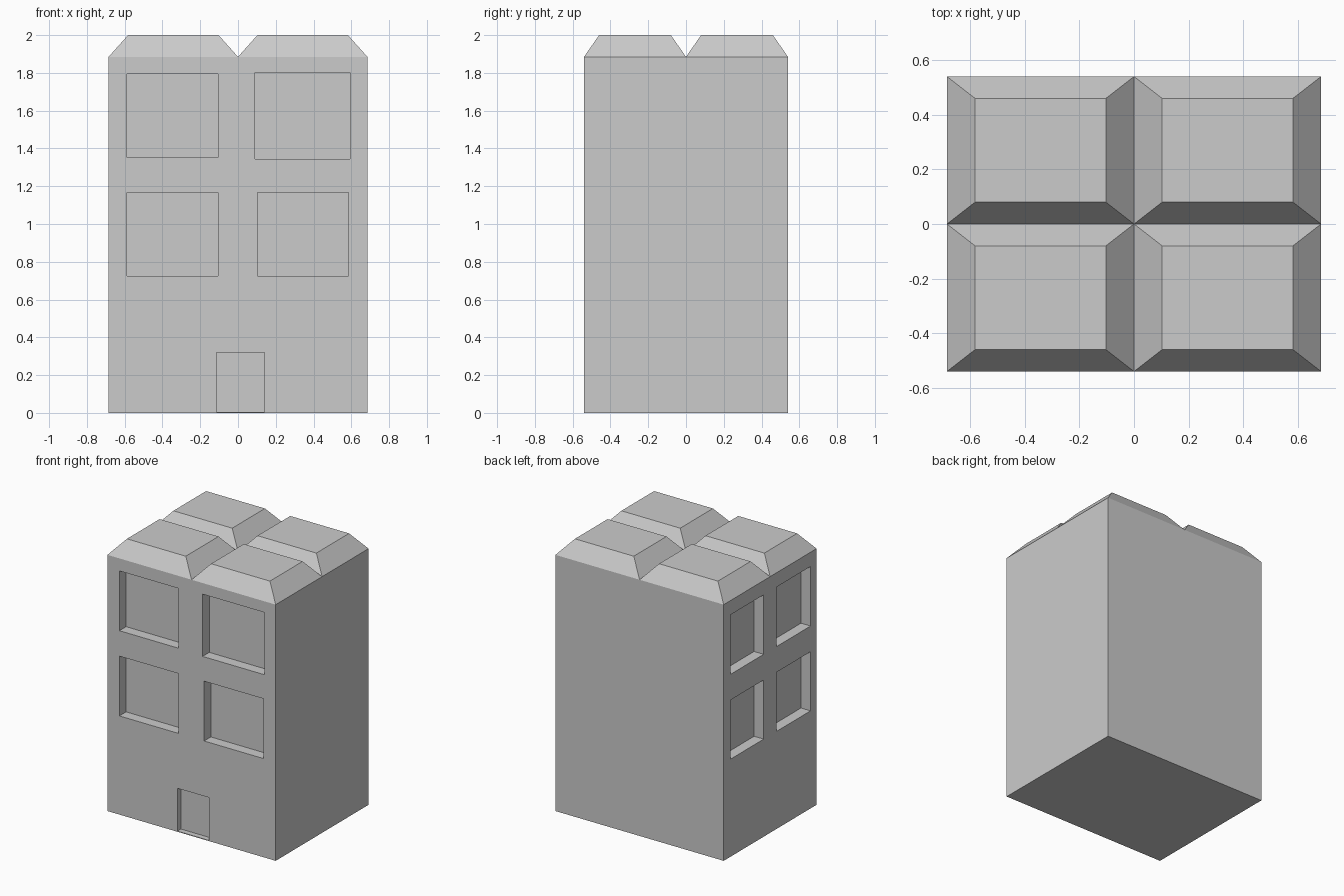
import bpy
import bmesh

if "Cube" in bpy.data.objects:
    bpy.data.objects.remove(bpy.data.objects["Cube"], do_unlink=True)

HALF_X, HALF_Y, EAVE, TOP = 0.685, 0.54, 1.885, 2.0

grey = bpy.data.materials.new("plain_grey")
grey.use_nodes = True
colour = (0.6, 0.6, 0.6, 1.0)
grey.diffuse_color = colour
grey.node_tree.nodes["Principled BSDF"].inputs["Base Color"].default_value = colour


def make_object(name, bm):
    bmesh.ops.recalc_face_normals(bm, faces=bm.faces)
    mesh = bpy.data.meshes.new(name)
    bm.to_mesh(mesh)
    bm.free()
    mesh.materials.append(grey)
    obj = bpy.data.objects.new(name, mesh)
    bpy.context.collection.objects.link(obj)
    return obj


def add_box(bm, low, high):
    verts = bmesh.ops.create_cube(bm, size=1)["verts"]
    for v in verts:
        v.co = [(a + b) / 2 + c * (b - a) for a, b, c in zip(low, high, v.co)]


# Walls
bm = bmesh.new()
add_box(bm, (-HALF_X, -HALF_Y, 0), (HALF_X, HALF_Y, EAVE))
building = make_object("building_walls", bm)

# Cutters for the recessed windows and door
bm = bmesh.new()
DEPTH, OUT = 0.078, 0.1


def front_recess(x0, x1, z0, z1, depth=DEPTH):
    add_box(bm, (x0, -HALF_Y - OUT, z0), (x1, -HALF_Y + depth, z1))


def side_recess(y0, y1, z0, z1):
    add_box(bm, (-HALF_X - OUT, y0, z0), (-HALF_X + DEPTH, y1, z1))


front_recess(-0.587, -0.105, 1.353, 1.793)
front_recess(0.09, 0.592, 1.345, 1.803)
front_recess(-0.587, -0.105, 0.726, 1.166)
front_recess(0.102, 0.584, 0.726, 1.166)
front_recess(-0.115, 0.14, 0.005, 0.32, 0.04)
for z0, z1 in ((1.342, 1.78), (0.718, 1.153)):
    side_recess(0.075, 0.46, z0, z1)
    side_recess(-0.47, -0.075, z0, z1)
cutter = make_object("opening_cutter", bm)
cutter.hide_render = True

cut = building.modifiers.new("openings", "BOOLEAN")
cut.operation = "DIFFERENCE"
cut.solver = "EXACT"
cut.object = cutter
bpy.context.view_layer.objects.active = building
bpy.ops.object.modifier_apply(modifier=cut.name)
bpy.data.objects.remove(cutter, do_unlink=True)

# Four bevelled roof blocks meeting in V-shaped valleys
for side_x, name_x in ((-1, "right"), (1, "left")):
    for side_y, name_y in ((-1, "front"), (1, "back")):
        bm = bmesh.new()
        add_box(bm, (0, 0, EAVE), (HALF_X, HALF_Y, TOP))
        for v in bm.verts:
            if v.co.z > EAVE + 0.01:
                v.co.x += 0.103 if v.co.x < 0.1 else -0.103
                v.co.y += 0.08 if v.co.y < 0.1 else -0.08
            v.co.x *= side_x
            v.co.y *= side_y
        make_object(f"roof_block_{name_y}_{name_x}", bm)
